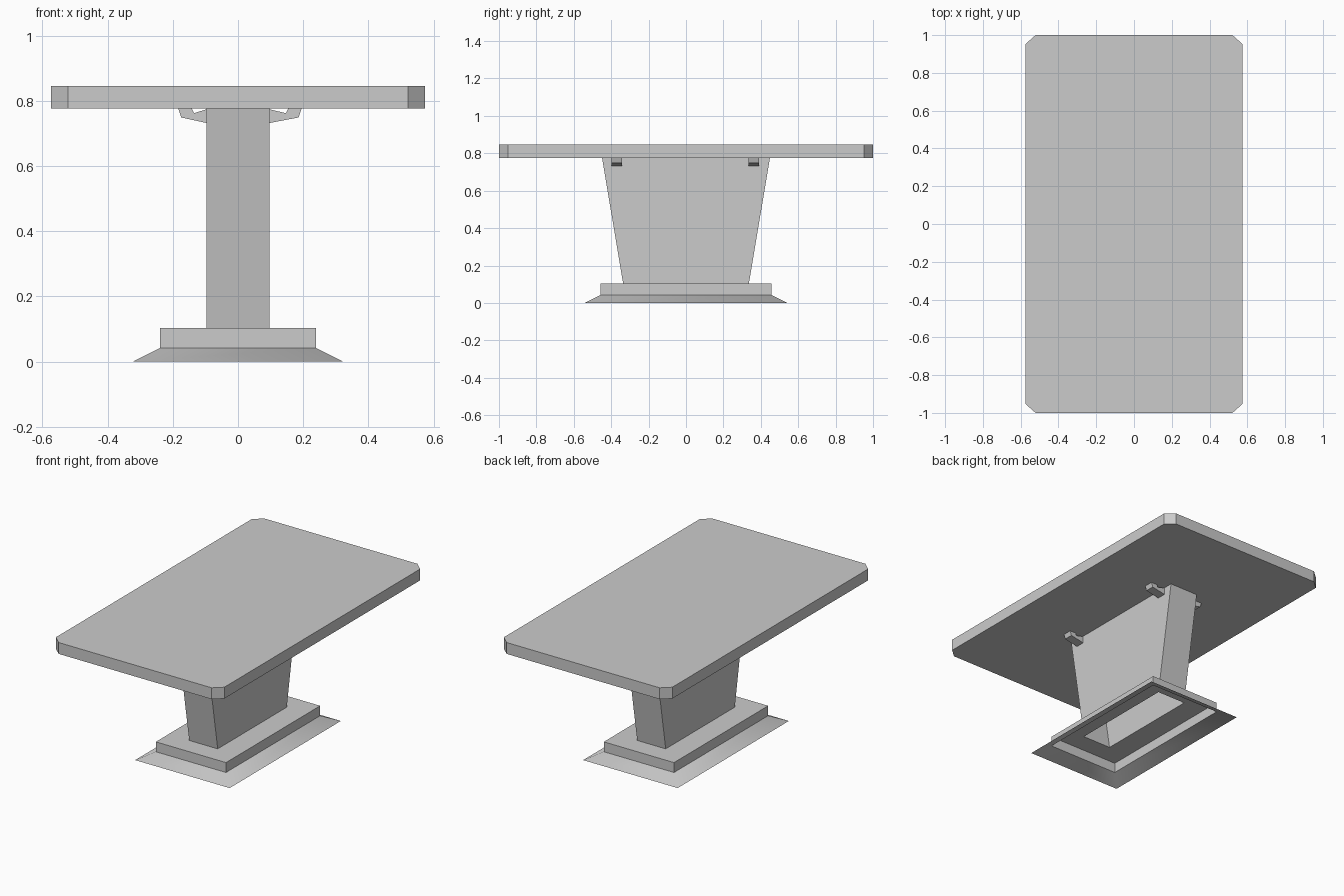
import bpy
import math

if "Cube" in bpy.data.objects:
    bpy.data.objects.remove(bpy.data.objects["Cube"])


def make_object(name, verts, faces):
    mesh = bpy.data.meshes.new(name)
    mesh.from_pydata(verts, [], faces)
    mesh.update()
    obj = bpy.data.objects.new(name, mesh)
    bpy.context.collection.objects.link(obj)
    return obj


def prism(name, outline, place, depth):
    """Closed prism: outline points are swept between two depths."""
    n = len(outline)
    verts = [place(p, d) for d in depth for p in outline]
    faces = [(i, (i + 1) % n, n + (i + 1) % n, n + i) for i in range(n)]
    faces += [tuple(range(n))[::-1], tuple(range(n, 2 * n))]
    return make_object(name, verts, faces)


def rect_shell(name, rings):
    """Open shell joining rectangles given as (half x, half y, z)."""
    verts = [(sx * x, sy * y, z) for x, y, z in rings
             for sx, sy in ((-1, -1), (1, -1), (1, 1), (-1, 1))]
    faces = [(4 * r + i, 4 * r + (i + 1) % 4, 4 * r + 4 + (i + 1) % 4, 4 * r + 4 + i)
             for r in range(len(rings) - 1) for i in range(4)]
    return make_object(name, verts, faces)


# Tabletop: slab with cut corners
X, Y, CX, CY = 0.574, 1.0, 0.053, 0.047
top_outline = [(-X + CX, -Y), (X - CX, -Y), (X, -Y + CY), (X, Y - CY),
               (X - CX, Y), (-X + CX, Y), (-X, Y - CY), (-X, -Y + CY)]
prism("tabletop", top_outline, lambda p, d: (p[0], p[1], d), (0.776, 0.846))

# Plinth: flared skirt, step wall and flat top, hollow underneath
COL = 0.097
plinth = rect_shell("plinth", [(0.322, 0.541, 0.0), (0.239, 0.458, 0.042),
                               (0.239, 0.458, 0.103), (COL, 0.336, 0.103)])
bpy.context.view_layer.objects.active = plinth
plinth.select_set(True)
bpy.ops.object.shade_smooth_by_angle(angle=math.radians(40))

# Column: tapered hollow pedestal
rect_shell("column", [(COL, 0.336, 0.103), (COL, 0.449, 0.776)])

# Brackets: hooked arms between column and tabletop
for side in (-1, 1):
    off = 0.006 * side
    arm = [(COL, 0.732), (0.180 + off, 0.749), (0.189 + off, 0.776),
           (0.148 + off, 0.776), (0.141 + off, 0.762), (COL, 0.774)]
    for end, y in (("front", -0.370), ("back", 0.362)):
        obj = prism(f"bracket_{end}_{'right' if side > 0 else 'left'}", arm,
                    lambda p, d: (side * p[0], d, p[1]), (y - 0.028, y + 0.028))
        if side > 0:
            obj.data.flip_normals()
